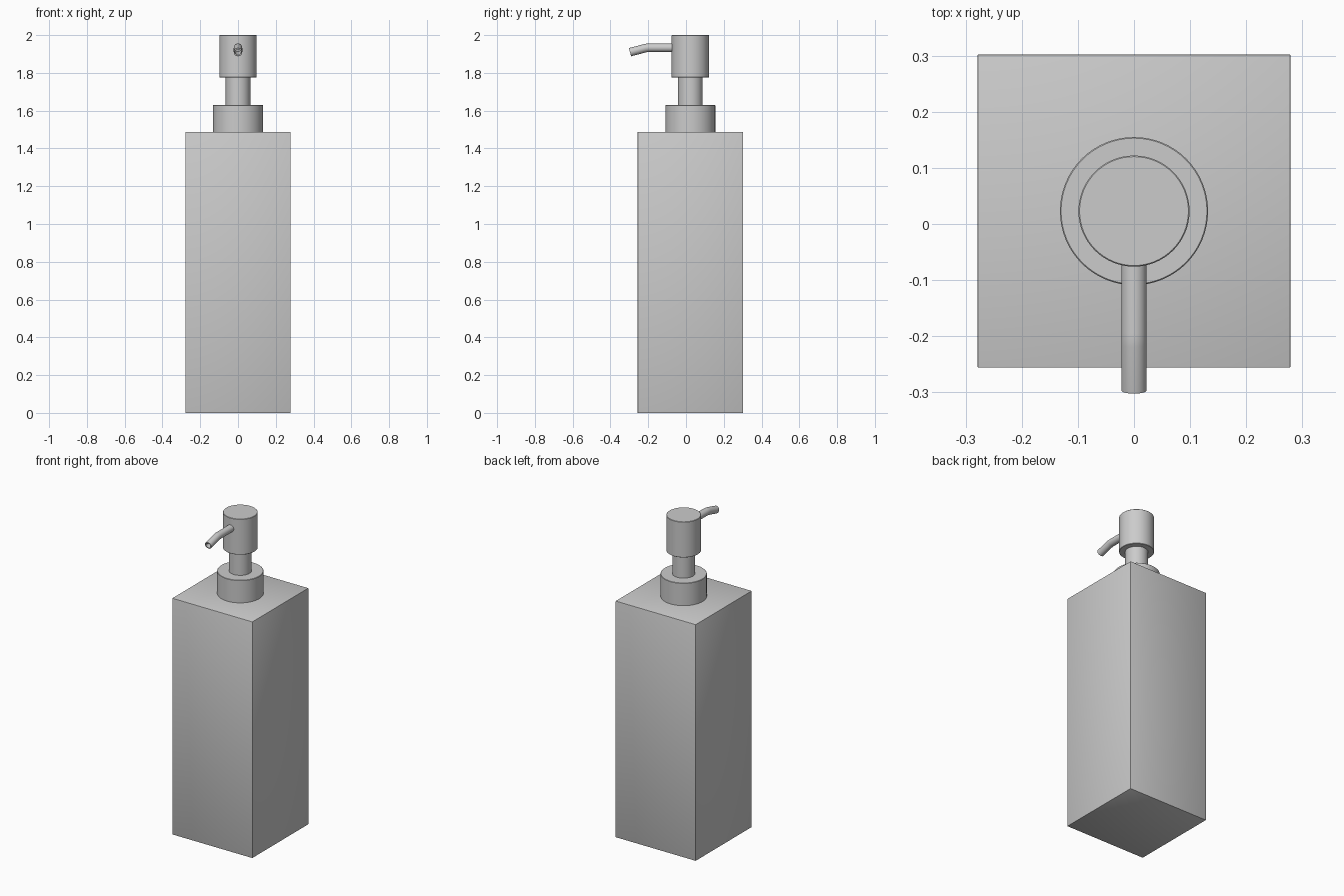
import bpy, bmesh
from math import sin, cos, pi, radians
from mathutils import Vector

if "Cube" in bpy.data.objects:
    bpy.data.objects.remove(bpy.data.objects["Cube"])

CY = 0.023  # centre of bottle and pump in y


def finish(name, bm, smooth=True):
    bmesh.ops.recalc_face_normals(bm, faces=bm.faces[:])
    mesh = bpy.data.meshes.new(name)
    bm.to_mesh(mesh)
    bm.free()
    ob = bpy.data.objects.new(name, mesh)
    bpy.context.collection.objects.link(ob)
    if smooth:
        bpy.ops.object.select_all(action='DESELECT')
        ob.select_set(True)
        bpy.context.view_layer.objects.active = ob
        bpy.ops.object.shade_smooth_by_angle(angle=radians(35))
    return ob


def skin(name, rings):
    """Join successive rings of points and cap both ends."""
    bm = bmesh.new()
    loops = [[bm.verts.new(p) for p in ring] for ring in rings]
    n = len(loops[0])
    for a, b in zip(loops, loops[1:]):
        for i in range(n):
            j = (i + 1) % n
            bm.faces.new((a[i], a[j], b[j], b[i]))
    bm.faces.new(loops[0])
    bm.faces.new(loops[-1])
    return finish(name, bm)


def lathe(name, profile, n=64):
    return skin(name, [[(r * cos(2 * pi * i / n), CY + r * sin(2 * pi * i / n), z)
                        for i in range(n)] for r, z in profile])


def cylinder(name, r, z0, z1, b=0.002):
    # cylinder with a tiny softened rim
    return lathe(name, [(r - b, z0), (r, z0 + b), (r, z1 - b), (r - b, z1)])


# square bottle with very slightly softened edges
bm = bmesh.new()
bmesh.ops.create_cube(bm, size=1)
for v in bm.verts:
    v.co = Vector((v.co.x * 0.558, v.co.y * 0.558 + CY, (v.co.z + 0.5) * 1.488))
bmesh.ops.bevel(bm, geom=bm.edges[:], offset=0.002, segments=2, profile=0.5, affect='EDGES')
finish("bottle", bm)

# pump stack
cylinder("collar", 0.132, 1.486, 1.63)
cylinder("pump_neck", 0.065, 1.62, 1.785)
cylinder("pump_head", 0.099, 1.775, 2.0)

# bent spout with a hollow tip: (y, z, downward tilt in degrees, radius)
stations = [(-0.05, 1.933, 0, 0.0225), (-0.195, 1.933, 0, 0.0225),
            (-0.205, 1.9325, 5, 0.0225), (-0.215, 1.931, 11, 0.0225),
            (-0.2965, 1.9095, 15, 0.0225), (-0.2965, 1.9095, 15, 0.016),
            (-0.225, 1.9285, 15, 0.016)]
N = 32
rings = []
for y, z, tilt, r in stations:
    t = radians(tilt)
    rings.append([(r * cos(2 * pi * i / N),
                   y - r * sin(2 * pi * i / N) * sin(t),
                   z + r * sin(2 * pi * i / N) * cos(t)) for i in range(N)])
skin("spout", rings)
